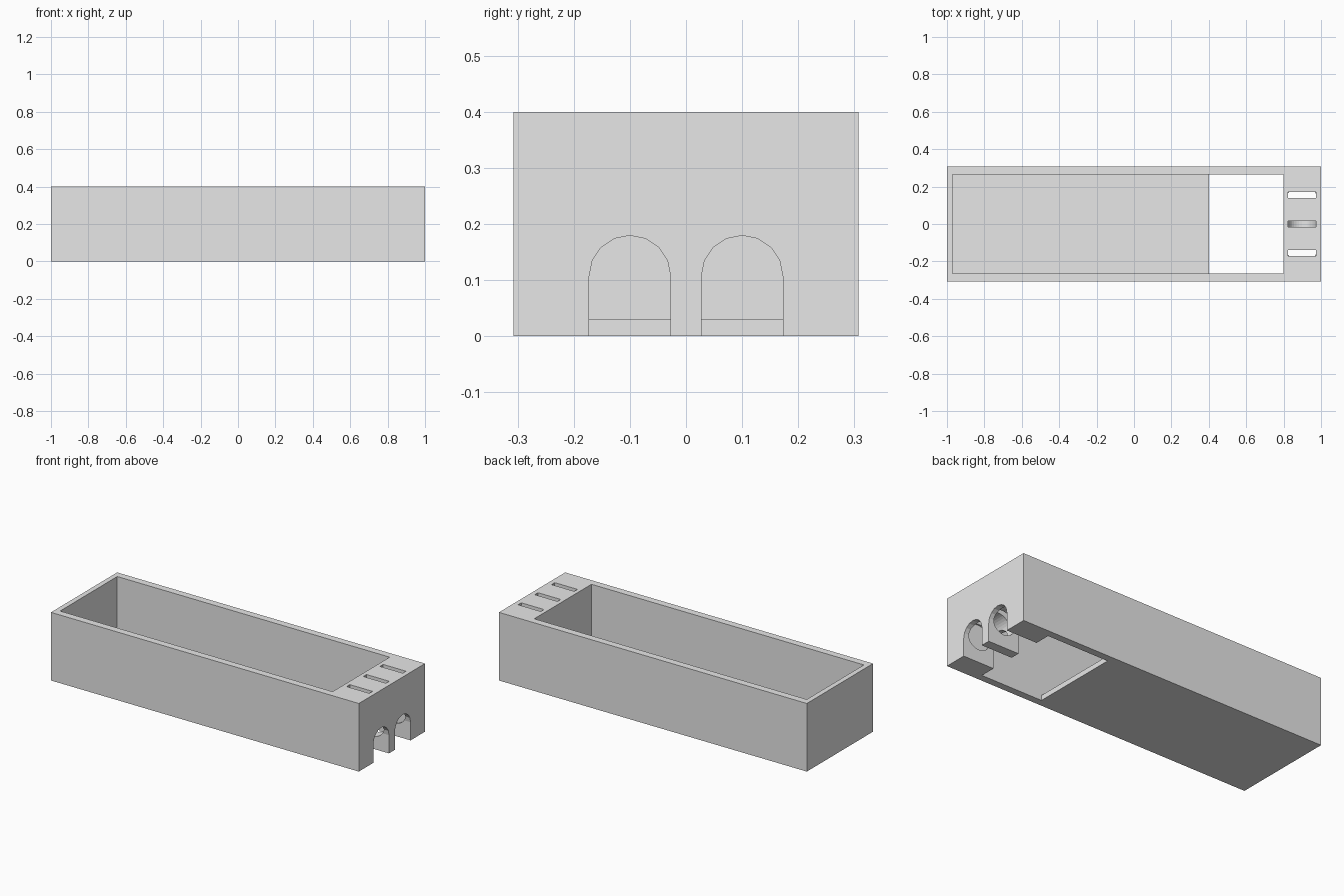
import bpy, bmesh
from math import pi, cos, sin
from mathutils import Vector

default = bpy.data.objects.get("Cube")
if default:
    bpy.data.objects.remove(default, do_unlink=True)

grey = bpy.data.materials.new("plain_grey")
grey.use_nodes = True
grey.diffuse_color = (0.8, 0.8, 0.8, 1)
grey.node_tree.nodes["Principled BSDF"].inputs["Base Color"].default_value = (0.8, 0.8, 0.8, 1)


def prism(name, points, axis, start, end):
    """Extrude a flat profile along x or y; points are (other axis, z)."""
    bm = bmesh.new()
    place = (lambda p: (start, p[0], p[1])) if axis == "x" else (lambda p: (p[0], start, p[1]))
    face = bm.faces.new([bm.verts.new(place(p)) for p in points])
    extruded = bmesh.ops.extrude_face_region(bm, geom=[face])["geom"]
    move = Vector((end - start, 0, 0) if axis == "x" else (0, end - start, 0))
    bmesh.ops.translate(bm, vec=move, verts=[v for v in extruded if isinstance(v, bmesh.types.BMVert)])
    bmesh.ops.recalc_face_normals(bm, faces=bm.faces)
    mesh = bpy.data.meshes.new(name)
    bm.to_mesh(mesh)
    bm.free()
    mesh.materials.append(grey)
    obj = bpy.data.objects.new(name, mesh)
    bpy.context.collection.objects.link(obj)
    return obj


def rect(a0, a1, z0, z1):
    return [(a0, z0), (a1, z0), (a1, z1), (a0, z1)]


def arc(a, z, r, turn, steps):
    return [(a + r * cos(turn * i / steps), z + r * sin(turn * i / steps)) for i in range(steps + 1)]


# Outer block
tray = prism("tray_body", rect(-1, 1, 0, 0.4), "y", -0.307, 0.307)

# Main cavity, with a full-width opening in the floor beside the end block
cavity = [(-0.97, 0.03), (0.4, 0.03), (0.4, -0.1), (0.8, -0.1), (0.8, 0.5), (-0.97, 0.5)]
cutters = [prism("cavity_cutter", cavity, "y", -0.265, 0.265)]

# Two arched tunnels through the end block
for y in (-0.1, 0.1):
    arch = [(y - 0.0725, -0.1), (y + 0.0725, -0.1)] + arc(y, 0.107, 0.0725, pi, 8)
    cutters.append(prism("arch_cutter", arch, "x", 0.75, 1.1))

# Round cross bore joining the tunnels
bore = arc(0.898, 0.15, 0.0745, 2 * pi, 32)[:-1]
cutters.append(prism("bore_cutter", bore, "y", -0.18, 0.18))

# Three narrow slots from the top down into the bore
for y in (-0.155, 0, 0.155):
    cutters.append(prism("slot_cutter", rect(0.824, 0.972, 0.15, 0.5), "y", y - 0.015, y + 0.015))

for cutter in cutters:
    cutter.hide_render = True
    mod = tray.modifiers.new("cut", "BOOLEAN")
    mod.operation = "DIFFERENCE"
    mod.solver = "EXACT"
    mod.object = cutter

# Bake the cuts and discard the cutters
bpy.context.view_layer.update()
graph = bpy.context.evaluated_depsgraph_get()
baked = bpy.data.meshes.new_from_object(tray.evaluated_get(graph))
tray.modifiers.clear()
tray.data = baked
for cutter in cutters:
    bpy.data.objects.remove(cutter, do_unlink=True)
